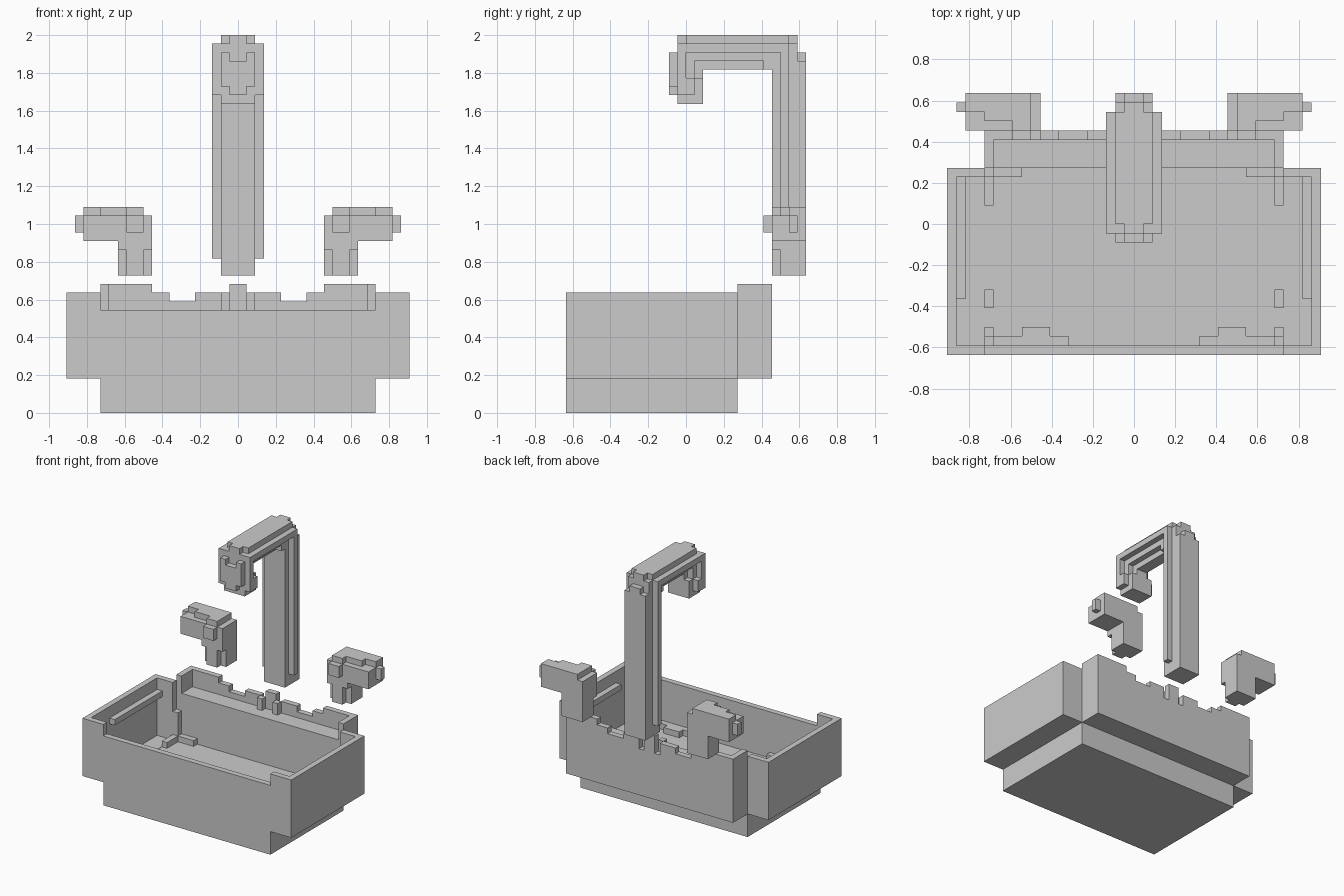
import bpy, bmesh
from math import radians
from itertools import product
from mathutils import Vector

cube = bpy.data.objects.get("Cube")
if cube:
    bpy.data.objects.remove(cube, do_unlink=True)

U = 2 / 44  # edge of one block


def box(x0, x1, y0, y1, z0, z1):
    """Set of unit blocks filling a range."""
    return set(product(range(x0, x1), range(y0, y1), range(z0, z1)))


def both(cells):
    """Blocks plus their mirror image across x = 0."""
    return cells | flip(cells)


def flip(cells):
    return {(-x - 1, y, z) for x, y, z in cells}


def build(name, cells):
    """Skin a set of blocks with its exposed faces and merge flat regions."""
    bm = bmesh.new()
    verts = {}

    def vert(p):
        if p not in verts:
            verts[p] = bm.verts.new(Vector(p) * U)
        return verts[p]

    for cell in sorted(cells):
        for axis, side in product(range(3), (0, 1)):
            near = list(cell)
            near[axis] += 2 * side - 1
            if tuple(near) in cells:
                continue
            ring = []
            for a, b in ((0, 0), (1, 0), (1, 1), (0, 1)):
                p = list(cell)
                p[axis] += side
                p[(axis + 1) % 3] += a
                p[(axis + 2) % 3] += b
                ring.append(vert(tuple(p)))
            bm.faces.new(ring if side else ring[::-1])
    bmesh.ops.dissolve_limit(bm, angle_limit=radians(1), verts=bm.verts[:], edges=bm.edges[:])
    mesh = bpy.data.meshes.new(name)
    bm.to_mesh(mesh)
    bm.free()
    obj = bpy.data.objects.new(name, mesh)
    bpy.context.collection.objects.link(obj)
    return obj


# Basin: foot, side walls, low front wall
basin = box(-16, 16, -14, 6, 0, 4) | box(-16, 16, -14, -13, 4, 12)
basin |= both(box(19, 20, -14, 6, 4, 14)
              | box(16, 20, -14, -13, 4, 14)
              | box(16, 20, 5, 6, 4, 14))

# Rear deck with its raised, crenellated rim
basin |= box(-16, 16, 6, 10, 4, 12) | box(-1, 1, 9, 10, 12, 15)
basin |= both(box(15, 16, 6, 10, 12, 15))
for x0, x1, top in ((2, 5, 14), (5, 8, 13), (8, 10, 14), (10, 16, 15)):
    basin |= both(box(x0, x1, 9, 10, 12, top))
basin |= both(box(1, 2, 8, 9, 12, 14))

# Ledges and corner trim inside the basin
basin |= both(box(18, 19, -8, 5, 11, 12)
              | box(15, 16, 5, 6, 4, 9)
              | box(15, 16, 2, 6, 4, 5)
              | box(12, 15, 5, 6, 4, 5)
              | box(7, 16, -13, -12, 4, 5)
              | box(9, 12, -12, -11, 4, 5)
              | box(15, 16, -13, -11, 4, 5)
              | box(15, 16, -9, -7, 4, 5)
              | box(15, 16, -13, -12, 5, 9))
build("basin", basin)

# Thin floor of the basin's overhanging sides
for side, start in (("left", 16), ("right", -19)):
    sheet = build(side + "_overhang_floor", box(start, start + 3, -13, 5, 0, 1))
    sheet.scale.z = 0.04
    sheet.location.z = 4 * U

# Faucet core: column, arm and spout
faucet = box(-2, 2, 10, 13, 16, 43) | box(-2, 2, 13, 14, 16, 41)
faucet |= box(-1, 1, 13, 14, 41, 42)
faucet |= box(-2, 2, -1, 13, 41, 43) | box(-1, 1, 1, 10, 40, 41)
faucet |= box(-2, 2, 9, 10, 40, 41)
faucet |= box(-2, 2, -1, 1, 36, 41) | box(-2, 2, 1, 2, 36, 39) | box(-1, 1, 1, 2, 39, 41)

# Faucet cap and spout face
faucet |= box(-2, 2, 0, 12, 43, 44) | box(-1, 1, -1, 13, 43, 44)
faucet |= box(-2, 2, -2, -1, 38, 41) | box(-1, 1, -2, -1, 37, 38)
faucet |= both(box(1, 2, -2, -1, 41, 42))

# Faucet side ribs following the bend
faucet |= both(box(2, 3, 11, 12, 18, 43)
               | box(2, 3, -1, 12, 42, 43)
               | box(2, 3, -1, 0, 37, 42)
               | box(2, 3, 0, 1, 37, 39))
build("faucet", faucet)

# Tap handles: stem, lever, stepped top, tip and front knob
handle = box(10, 14, 11, 14, 16, 20) | box(11, 13, 10, 11, 16, 19)
handle |= box(10, 14, 10, 11, 19, 20)
handle |= box(10, 18, 10, 14, 20, 23)
for x0, x1, front in ((11, 13, 10), (13, 16, 11), (16, 18, 12)):
    handle |= box(x0, x1, front, 14, 23, 24)
handle |= box(18, 19, 12, 13, 21, 23) | box(11, 13, 9, 10, 21, 23)
build("left_handle", handle)
build("right_handle", flip(handle))
